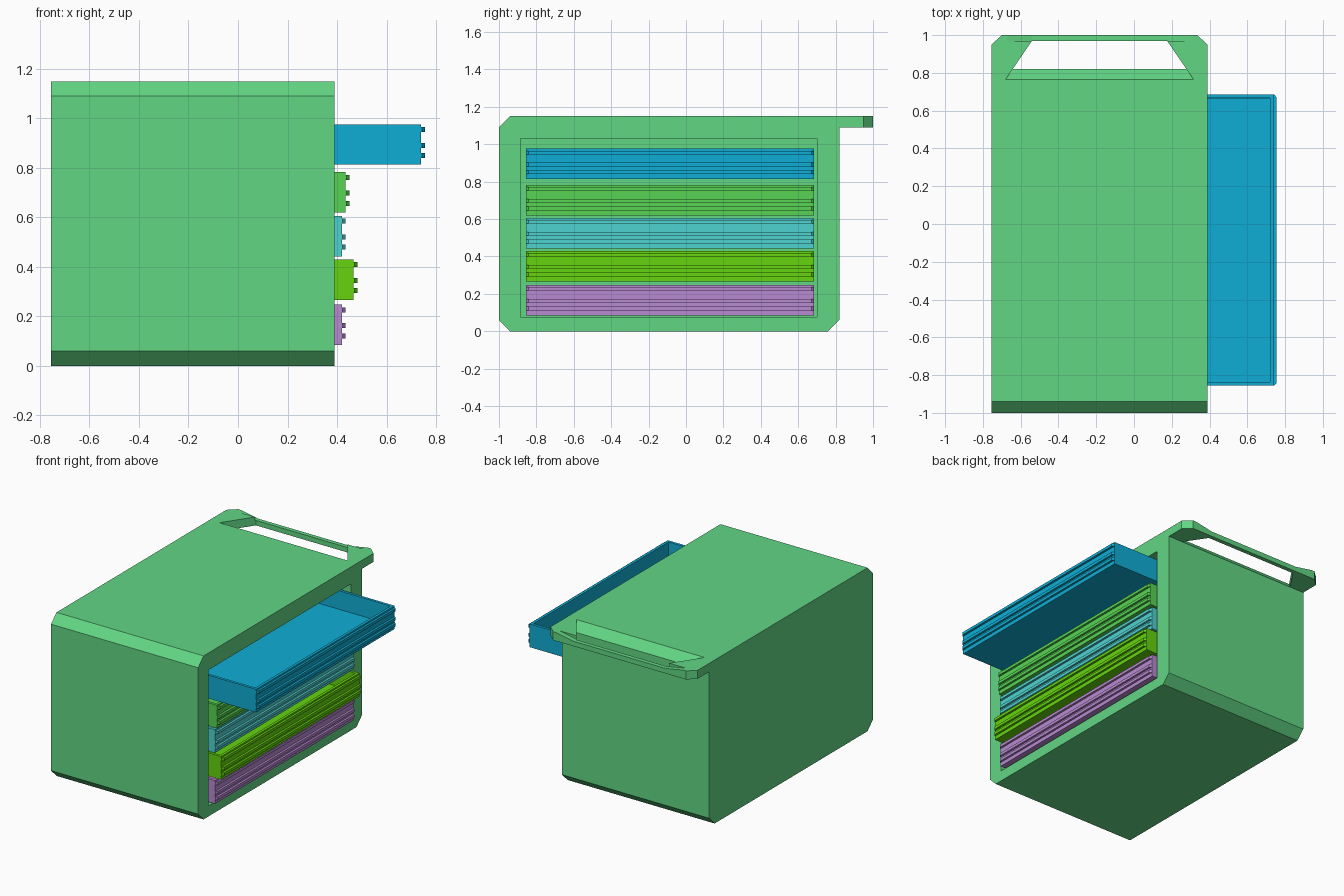
import bpy
import bmesh

if "Cube" in bpy.data.objects:
    bpy.data.objects.remove(bpy.data.objects["Cube"], do_unlink=True)


def material(name, rgb):
    linear = [((c / 255 + 0.055) / 1.055) ** 2.4 if c > 10 else c / 3295 for c in rgb]
    mat = bpy.data.materials.new(name)
    mat.use_nodes = True
    mat.diffuse_color = (*linear, 1)
    bsdf = next(n for n in mat.node_tree.nodes if n.type == "BSDF_PRINCIPLED")
    bsdf.inputs["Base Color"].default_value = (*linear, 1)
    return mat


def finish(name, bm, mat=None):
    bmesh.ops.recalc_face_normals(bm, faces=bm.faces)
    mesh = bpy.data.meshes.new(name)
    bm.to_mesh(mesh)
    bm.free()
    obj = bpy.data.objects.new(name, mesh)
    bpy.context.collection.objects.link(obj)
    if mat:
        mesh.materials.append(mat)
    return obj


def prism(name, axis, low, high, points, mat=None, end_points=None):
    """Extrude an outline along an axis; end_points gives a different far outline."""
    def place(p, h):
        co = list(p)
        co.insert("xyz".index(axis), h)
        return co
    bm = bmesh.new()
    a = [bm.verts.new(place(p, low)) for p in points]
    b = [bm.verts.new(place(p, high)) for p in (end_points or points)]
    bm.faces.new(a)
    bm.faces.new(b[::-1])
    for i in range(len(a)):
        j = (i + 1) % len(a)
        bm.faces.new((a[i], b[i], b[j], a[j]))
    return finish(name, bm, mat)


def rectangle(u0, u1, v0, v1):
    return [(u0, v0), (u1, v0), (u1, v1), (u0, v1)]


def cut(obj, cutter):
    mod = obj.modifiers.new("cut", "BOOLEAN")
    mod.operation = "DIFFERENCE"
    mod.solver = "EXACT"
    mod.object = cutter
    bpy.context.view_layer.objects.active = obj
    bpy.ops.object.modifier_apply(modifier=mod.name)
    bpy.data.objects.remove(cutter, do_unlink=True)


green = material("cabinet green", (98, 214, 132))
LEFT, RIGHT = -0.755, 0.39
MID = (LEFT + RIGHT) / 2

# Cabinet shell with chamfered edges and a ledge at the back for the handle
cabinet = prism("cabinet", "x", LEFT, RIGHT, [
    (-0.94, 0), (0.76, 0), (0.82, 0.06), (0.82, 1.09), (1, 1.09),
    (1, 1.15), (-0.94, 1.15), (-1, 1.09), (-1, 0.06)], green)

# Drawer bay
cut(cabinet, prism("bay_cutter", "x", -0.71, 0.6, rectangle(-0.885, 0.70, 0.075, 1.03)))


# Tapered grip opening with a sloping front edge
def grip(front):
    wide = 0.4975 - 0.683 * (front - 0.765)
    return [(MID - wide, front), (MID + wide, front), (MID + 0.3575, 0.97), (MID - 0.3575, 0.97)]


cut(cabinet, prism("grip_cutter", "z", 1.07, 1.17, grip(0.838), end_points=grip(0.747)))

# Clipped handle corners
for side in (-1, 1):
    corner = [(MID + side * x, y) for x, y in
              ((0.5825, 0.94), (0.65, 0.94), (0.65, 1.05), (0.4675, 1.05))]
    corner[3] = (MID + side * 0.4625, 1.05)
    cut(cabinet, prism("corner_cutter", "z", 1.0, 1.2, corner))

# Lowered middle of the handle bar
cut(cabinet, prism("dip_cutter", "y", 0.965, 1.1, [
    (MID - 0.3575, 1.125), (MID + 0.3575, 1.125), (MID + 0.60, 1.17), (MID - 0.60, 1.17)]))

# Drawers: open trays with three ribs across each front
BACK, FRONT, HEIGHT = -0.855, 0.685, 0.163
drawers = [
    ("purple", (184, 138, 209), 0.085, 0.42),
    ("lime", (100, 212, 14), 0.267, 0.467),
    ("cyan", (79, 211, 209), 0.443, 0.42),
    ("leaf green", (86, 212, 82), 0.62, 0.435),
    ("blue", (15, 174, 213), 0.813, 0.74),
]
for colour, rgb, base, face_x in drawers:
    mat = material(colour, rgb)
    label = colour.replace(" ", "_")
    tray = prism(label + "_drawer", "z", base, base + HEIGHT,
                 rectangle(face_x - 1.05, face_x, BACK, FRONT), mat)
    bm = bmesh.new()
    bm.from_mesh(tray.data)
    top = max(bm.faces, key=lambda f: f.calc_center_median().z)
    bmesh.ops.inset_region(bm, faces=[top], thickness=0.027)
    bmesh.ops.inset_region(bm, faces=[top], thickness=0.0005, depth=-0.13)
    bm.to_mesh(tray.data)
    bm.free()
    for i, rise in enumerate((0.037, 0.078, 0.142)):
        z = base + rise
        prism(f"{label}_rib_{i + 1}", "z", z - 0.01, z + 0.01, [
            (face_x - 0.002, BACK), (face_x + 0.003, BACK), (face_x + 0.015, BACK + 0.014),
            (face_x + 0.015, FRONT - 0.014), (face_x + 0.003, FRONT), (face_x - 0.002, FRONT)], mat)
